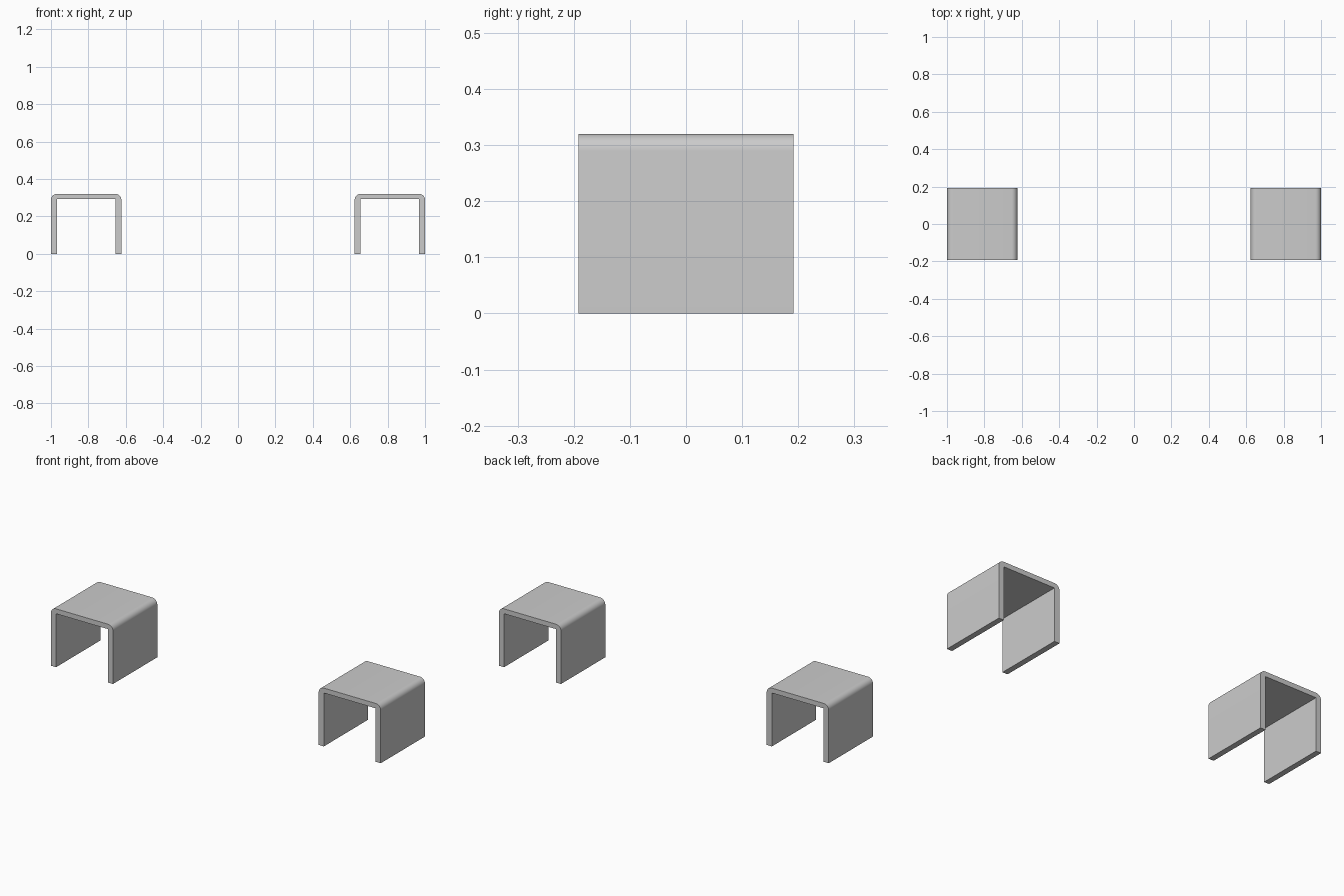
import bpy, bmesh
from math import sin, cos, pi

if "Cube" in bpy.data.objects:
    bpy.data.objects.remove(bpy.data.objects["Cube"])

W, H, D = 0.376, 0.32, 0.384   # outer width, height, depth
T, TOP, R = 0.031, 0.027, 0.03  # leg thickness, top thickness, outer corner radius
SEG = 8


def arc(cx, cz, start):
    return [(cx + R * cos(start - pi / 2 * i / SEG), cz + R * sin(start - pi / 2 * i / SEG))
            for i in range(SEG + 1)]


def bracket(name, x):
    h = W / 2
    # Inverted U profile: rounded outer corners, sharp inner corners
    profile = ([(-h, 0)] + arc(-h + R, H - R, pi) + arc(h - R, H - R, pi / 2)
               + [(h, 0), (h - T, 0), (h - T, H - TOP), (-h + T, H - TOP), (-h + T, 0)])
    bm = bmesh.new()
    face = bm.faces.new([bm.verts.new((px, -D / 2, pz)) for px, pz in profile])
    ext = bmesh.ops.extrude_face_region(bm, geom=[face], use_keep_orig=True)
    verts = [v for v in ext["geom"] if isinstance(v, bmesh.types.BMVert)]
    bmesh.ops.translate(bm, vec=(0, D, 0), verts=verts)
    bmesh.ops.recalc_face_normals(bm, faces=bm.faces)
    mesh = bpy.data.meshes.new(name)
    bm.to_mesh(mesh)
    bm.free()
    ob = bpy.data.objects.new(name, mesh)
    ob.location.x = x
    bpy.context.collection.objects.link(ob)
    # Smooth rounded corners, keep flat edges crisp
    bpy.ops.object.select_all(action='DESELECT')
    ob.select_set(True)
    bpy.context.view_layer.objects.active = ob
    bpy.ops.object.shade_smooth_by_angle(angle=pi / 6)


# Matching pair of U-shaped side tables
for name, side in (("left_table", -1), ("right_table", 1)):
    bracket(name, side * (1 - W / 2))
